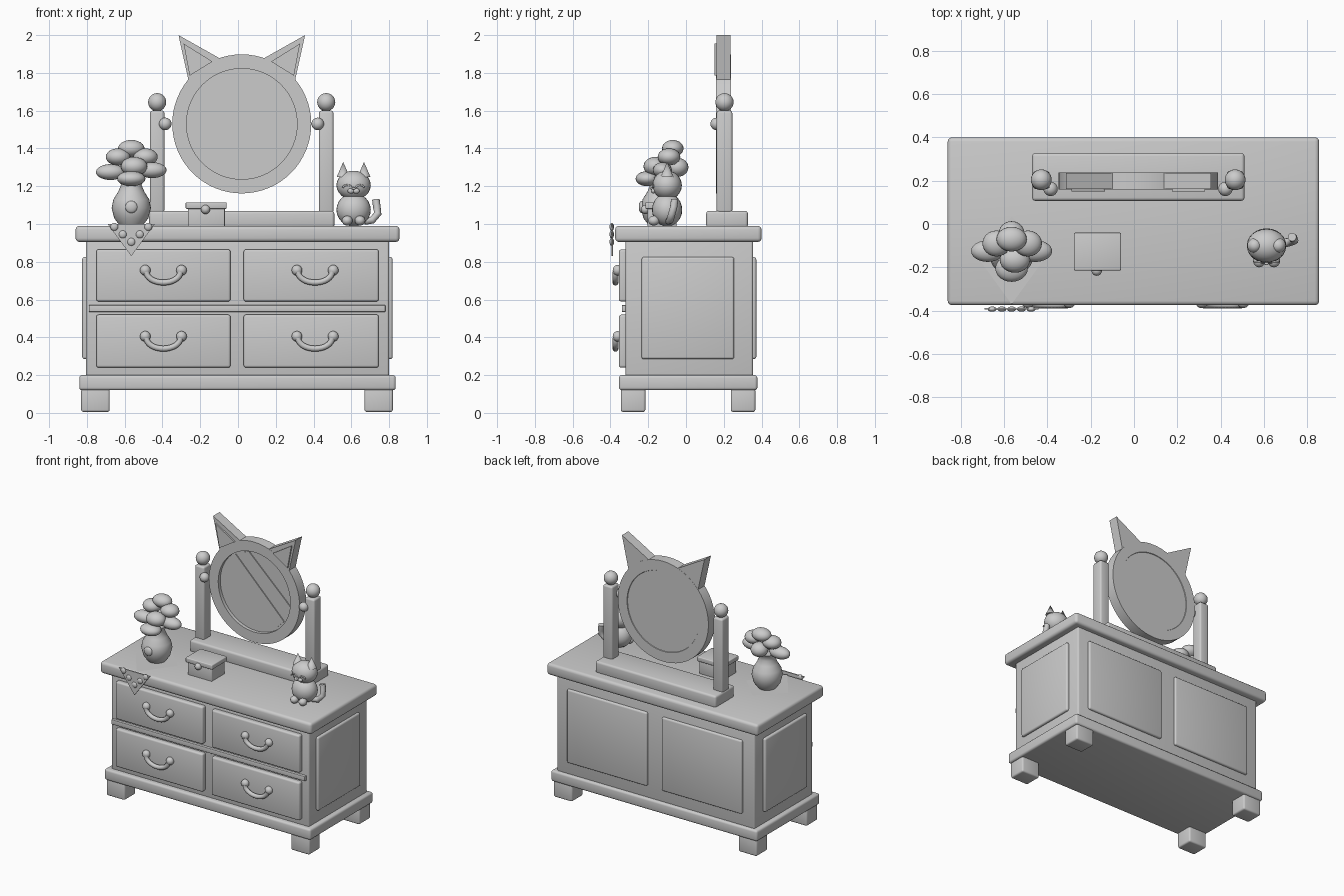
import bpy, bmesh, math
from mathutils import Vector

if "Cube" in bpy.data.objects:
    bpy.data.objects.remove(bpy.data.objects["Cube"])

grey = bpy.data.materials.new("soft_grey")
grey.diffuse_color = (0.6, 0.6, 0.6, 1)
grey.use_nodes = True
grey.node_tree.nodes["Principled BSDF"].inputs["Base Color"].default_value = grey.diffuse_color


def finish(bm, name, smooth=True):
    bmesh.ops.recalc_face_normals(bm, faces=bm.faces)
    me = bpy.data.meshes.new(name)
    bm.to_mesh(me)
    bm.free()
    me.materials.append(grey)
    ob = bpy.data.objects.new(name, me)
    bpy.context.collection.objects.link(ob)
    if smooth:
        bpy.ops.object.select_all(action='DESELECT')
        ob.select_set(True)
        bpy.context.view_layer.objects.active = ob
        bpy.ops.object.shade_smooth_by_angle(angle=math.radians(40))
    return ob


def box(name, x, y, z, bevel=0.012):
    """Rounded box between (min, max) pairs."""
    bm = bmesh.new()
    bmesh.ops.create_cube(bm, size=1)
    for v in bm.verts:
        v.co = [(a + b) / 2 + c * (b - a) for (a, b), c in zip((x, y, z), v.co)]
    if bevel:
        bmesh.ops.bevel(bm, geom=bm.edges[:], offset=bevel, segments=3,
                        profile=0.5, affect='EDGES')
    return finish(bm, name)


def ball(name, c, r, seg=24):
    r = (r, r, r) if isinstance(r, float) else r
    bm = bmesh.new()
    bmesh.ops.create_uvsphere(bm, u_segments=seg, v_segments=seg // 2, radius=1)
    for v in bm.verts:
        v.co = [p + q * s for p, q, s in zip(c, v.co, r)]
    return finish(bm, name)


def lathe(name, profile, c, axis='Z', seg=32):
    """Spin (radius, height) points around an axis through c."""
    bm = bmesh.new()
    ax = Vector((0, 0, 1)) if axis == 'Z' else Vector((0, 1, 0))
    vs = [bm.verts.new(Vector((r, 0, 0)) + ax * h) for r, h in profile]
    es = [bm.edges.new(p) for p in zip(vs, vs[1:])]
    bmesh.ops.spin(bm, geom=vs + es, cent=(0, 0, 0), axis=ax,
                   angle=math.tau, steps=seg, use_merge=True)
    bmesh.ops.remove_doubles(bm, verts=bm.verts, dist=1e-5)
    bmesh.ops.translate(bm, verts=bm.verts, vec=c)
    return finish(bm, name)


def plate(name, pts, y0, y1):
    """Extrude an (x, z) outline from y0 to y1."""
    bm = bmesh.new()
    f = bm.faces.new([bm.verts.new((x, y0, z)) for x, z in pts])
    g = bmesh.ops.extrude_face_region(bm, geom=[f])['geom']
    bmesh.ops.translate(bm, vec=(0, y1 - y0, 0),
                        verts=[v for v in g if isinstance(v, bmesh.types.BMVert)])
    return finish(bm, name, False)


def tube(name, pts, r):
    cu = bpy.data.curves.new(name, 'CURVE')
    cu.dimensions = '3D'
    cu.bevel_depth, cu.bevel_resolution, cu.use_fill_caps = r, 3, True
    sp = cu.splines.new('POLY')
    sp.points.add(len(pts) - 1)
    for p, q in zip(sp.points, pts):
        p.co = (*q, 1)
    sp.use_smooth = True
    cu.materials.append(grey)
    ob = bpy.data.objects.new(name, cu)
    bpy.context.collection.objects.link(ob)
    return ob


# Cabinet
box("cabinet_body", (-.805, .80), (-.32, .355), (.19, .92))
box("cabinet_top", (-.86, .855), (-.375, .40), (.905, .99), .02)
box("plinth", (-.84, .835), (-.355, .378), (.12, .20), .015)
for x in (-.83, .67):
    for y in ((-.345, -.215), (.237, .367)):
        box("foot", (x, x + .15), y, (0.005, .13))
box("middle_rail", (-.79, .78), (-.34, -.31), (.535, .57), .003)
for x in ((-.825, -.79), (.785, .818)):
    box("side_panel", x, (-.235, .255), (.285, .825))
for x in ((-.71, -.06), (.06, .71)):
    box("back_panel", x, (.34, .372), (.285, .825))

# Drawers with swing handles
for x0, x1, hx in ((-.75, -.04, -.395), (.03, .745, .408)):
    for z0, z1, hz in ((.59, .865, .755), (.24, .52, .405)):
        box("drawer_front", (x0, x1), (-.355, -.31), (z0, z1))
        for s in (-1, 1):
            ball("handle_knob", (hx + s * .096, -.362, hz), (.028, .026, .028))
        arc = [math.pi * i / 16 for i in range(17)]
        tube("handle", [(hx - .09 * math.cos(a), -.373, hz - .008 - .057 * math.sin(a))
                        for a in arc], .016)

# Mirror stand
box("mirror_base", (-.47, .51), (.107, .328), (.98, 1.07), .015)
for x, px in ((-.428, -.385), (.467, .422)):
    box("mirror_post", (x - .038, x + .038), (.162, .245), (1.06, 1.6))
    ball("post_finial", (x, .204, 1.645), .048)
    ball("pivot_knob", (px, .162, 1.53), .033)

# Round mirror with recessed glass, glare stripes and pointed ears
MX, MZ = .02, 1.53
lathe("mirror_frame", [(0, .185), (.293, .185), (.293, .16), (.368, .16), (.368, .237),
                       (.293, .237), (.291, .233), (0, .233)], (MX, 0, MZ), 'Y', 64)
for pts in ([(-.228, .17), (-.164, .228), (.228, -.162), (.164, -.226)],
            [(-.10, .26), (-.058, .278), (.285, -.045), (.272, -.095)]):
    plate("glare_stripe", [(MX + x, MZ + z) for x, z in pts], .178, .187)
for s in (-1, 1):
    def ear(pts):
        return [(MX + s * x, z) for x, z in pts]
    plate("mirror_ear", ear([(.335, 2.0), (.282, 1.76), (.18, 1.77), (.113, 1.875)]), .161, .236)
    plate("mirror_inner_ear", ear([(.308, 1.955), (.276, 1.785), (.155, 1.86)]), .15, .17)

# Cloth with hanging corner and beads
VX, VY = -.565, -.135
bm = bmesh.new()
bm.faces.new([bm.verts.new((VX + x, VY + y, .992))
              for x, y in ((.17, 0), (0, .17), (-.17, 0), (0, -.235))])
finish(bm, "cloth", False)
plate("cloth_corner", [(-.69, 1.0), (-.44, 1.0), (-.565, .83)], -.395, -.387)
for x, z in ((-.09, .985), (.09, .985), (-.045, .945), (.045, .945), (0, .905)):
    ball("cloth_bead", (VX + x, -.393, z), (.021, .012, .021), 16)

# Vase and bouquet
lathe("vase", [(0, .99), (.06, .99), (.09, 1.03), (.104, 1.085), (.095, 1.13), (.07, 1.17),
               (.055, 1.205), (.058, 1.23), (.07, 1.25), (0, 1.25)], (VX, VY, 0))
ball("vase_button", (VX, VY - .1, 1.09), (.032, .015, .032))
for x, y, z, rx, ry, rz in ((0, -.07, 1.40, .07, .057, .045), (-.07, -.09, 1.355, .065, .06, .045),
                            (.075, -.09, 1.355, .065, .06, .045), (-.11, -.125, 1.275, .077, .05, .042),
                            (.11, -.125, 1.285, .077, .05, .042), (.015, -.165, 1.305, .07, .06, .05),
                            (0, -.205, 1.24, .075, .062, .04), (0, -.045, 1.30, .06, .058, .05)):
    ball("flower", (VX + x, y, z), (rx, ry, rz))

# Trinket box
box("trinket_box", (-.265, -.07), (-.205, -.05), (.985, 1.085), .006)
box("trinket_lid", (-.277, -.06), (-.215, -.04), (1.08, 1.115), .006)
ball("trinket_clasp", (-.172, -.215, 1.077), .024)

# Cat figurine
CX, CY = .612, -.10
ball("cat_body", (CX, CY, 1.075), (.091, .08, .088))
ball("cat_head", (CX, CY, 1.205), (.091, .078, .077))
for s in (-1, 1):
    lathe("cat_ear", [(0, 1.25), (.034, 1.25), (0, 1.328)], (CX + s * .055, CY, 0), seg=20)
    ball("cat_paw", (CX + s * .034, CY - .07, 1.018), (.028, .03, .026))
    tube("cat_eye", [(CX + s * .034 + .022 * math.cos(a), CY - .075, 1.192 + .014 * math.sin(a))
                     for a in (math.pi * i / 8 for i in range(9))], .005)
    ball("cat_muzzle", (CX + s * .014, CY - .073, 1.175), (.018, .012, .014), 16)
ball("cat_nose", (CX, CY - .083, 1.188), (.01, .007, .007), 16)
tube("cat_tail", [(.67, -.09, 1.015), (.71, -.085, 1.02), (.74, -.075, 1.055),
                  (.735, -.065, 1.09), (.73, -.06, 1.13)], .02)
